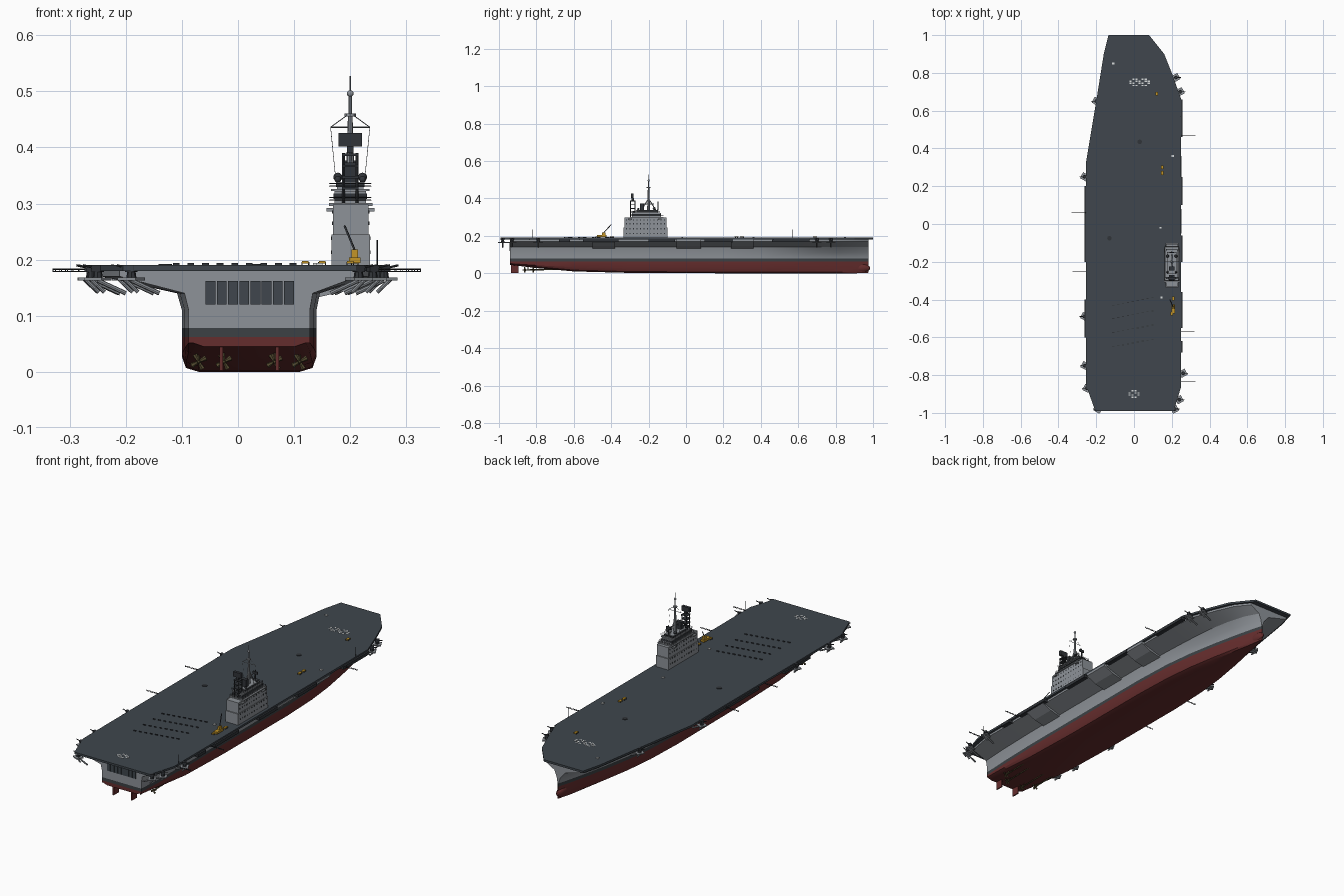
import bpy, bmesh, math
from mathutils import Vector, Matrix

cube = bpy.data.objects.get("Cube")
if cube:
    bpy.data.objects.remove(cube)


def material(name, r, g, b):
    m = bpy.data.materials.new(name)
    m.use_nodes = True
    m.diffuse_color = (r, g, b, 1)
    m.node_tree.nodes["Principled BSDF"].inputs["Base Color"].default_value = (r, g, b, 1)
    return m


DECK = material("deck slate", .05, .062, .074)
GREY = material("hull grey", .27, .29, .315)
RED = material("antifouling red", .13, .026, .026)
BOOT = material("waterline charcoal", .045, .052, .058)
DARK = material("dark fittings", .03, .034, .04)
YELLOW = material("vehicle yellow", .55, .3, .02)
WHITE = material("marking white", .7, .72, .72)
BRONZE = material("propeller bronze", .09, .07, .03)


class Part:
    """One object gathered from boxes, rods and prisms."""
    def __init__(self, name, *mats):
        self.name, self.mats, self.bm = name, mats, bmesh.new()

    def box(self, x, y, z, turn=0):
        c = [(a + b) / 2 for a, b in (x, y, z)]
        s = [b - a for a, b in (x, y, z)]
        m = Matrix.Translation(c) @ Matrix.Rotation(turn, 4, 'Z') @ Matrix.Diagonal((*s, 1))
        bmesh.ops.create_cube(self.bm, size=1, matrix=m)

    def block(self, x, y, z, sx, sy, sz, turn=0):
        self.box((x - sx / 2, x + sx / 2), (y - sy / 2, y + sy / 2), (z, z + sz), turn)

    def rod(self, a, b, r, r2=None, n=8):
        a, b = Vector(a), Vector(b)
        d = b - a
        m = Matrix.Translation((a + b) / 2) @ d.to_track_quat('Z', 'Y').to_matrix().to_4x4()
        bmesh.ops.create_cone(self.bm, cap_ends=True, segments=n, radius1=r,
                              radius2=r if r2 is None else r2, depth=d.length, matrix=m)

    def ball(self, p, r):
        bmesh.ops.create_uvsphere(self.bm, u_segments=12, v_segments=8, radius=r,
                                  matrix=Matrix.Translation(p))

    def prism(self, pts, step):
        f = self.bm.faces.new([self.bm.verts.new(p) for p in pts])
        ext = bmesh.ops.extrude_face_region(self.bm, geom=[f])['geom']
        bmesh.ops.translate(self.bm, vec=step, verts=[v for v in ext if isinstance(v, bmesh.types.BMVert)])

    def done(self, smooth=False):
        bmesh.ops.recalc_face_normals(self.bm, faces=self.bm.faces)
        me = bpy.data.meshes.new(self.name)
        self.bm.to_mesh(me)
        self.bm.free()
        for m in self.mats:
            me.materials.append(m)
        ob = bpy.data.objects.new(self.name, me)
        bpy.context.collection.objects.link(ob)
        if smooth:
            bpy.ops.object.select_all(action='DESELECT')
            ob.select_set(True)
            bpy.context.view_layer.objects.active = ob
            bpy.ops.object.shade_smooth_by_angle(angle=math.radians(25))
        return ob


# Flight deck outline, starboard then port, stern to bow
STAR = [(.21, -.99), (.25, -.86), (.25, .66), (.2, .8), (.16, .9), (.08, 1)]
PORT = [(-.205, -.99), (-.255, -.85), (-.255, .32), (-.2, .65), (-.16, .9), (-.135, 1)]


def edge(side, y):
    for (x0, y0), (x1, y1) in zip(side, side[1:]):
        if y <= y1:
            return x0 + (x1 - x0) * (y - y0) / (y1 - y0)
    return side[-1][0]


p = Part("flight_deck", DECK)
p.prism([(x, y, .18) for x, y in STAR + PORT[::-1]], (0, 0, .01))
p.done()

# Hull lofted through stations: y, half breadth, keel height, flare share
CX = .02
STATIONS = [(-.94, .108, .045, 0), (-.8, .115, .028, 0), (-.6, .12, .01, 0), (-.3, .12, .002, 0),
            (.2, .12, 0, 0), (.4, .112, 0, .03), (.55, .095, 0, .1), (.7, .068, 0, .2),
            (.82, .042, 0, .27), (.91, .02, 0, .28), (.975, .002, .003, .2)]
p = Part("hull", GREY, RED, BOOT)
rings = []
for y, w, k, f in STATIONS:
    def half(side, s):
        reach = abs(edge(side, y) - CX) - .012
        prof = [(w * .75, k), (w * .94, k + .007), (w, k + (.06 - k) * .45), (w, .062), (w, .078),
                (w + f * .4 * (reach - w), .11), (w + (.06 + f) * (reach - w), .14),
                (reach, .17), (reach, .181)]
        return [(CX + s * x, y, z) for x, z in prof]
    pts = half(PORT, -1)[::-1] + [(CX, y, k)] + half(STAR, 1)
    rings.append([p.bm.verts.new(q) for q in pts])
for a, b in zip(rings, rings[1:]):
    for i in range(len(a) - 1):
        p.bm.faces.new((a[i], a[i + 1], b[i + 1], b[i]))
    p.bm.faces.new((a[-1], a[0], b[0], b[-1]))
for ring in (rings[0], rings[-1]):
    for i in range(len(ring) // 2):
        quad = [ring[i], ring[i + 1], ring[-2 - i], ring[-1 - i]]
        p.bm.faces.new(list(dict.fromkeys(quad)))
for f in p.bm.faces:
    z = f.calc_center_median().z
    f.material_index = 1 if z < .062 else 2 if z < .078 else 0
p.done(True)

p = Part("bulbous_bow", RED)
bmesh.ops.create_uvsphere(p.bm, u_segments=16, v_segments=10, radius=1,
                          matrix=Matrix.Translation((CX, .93, .028)) @ Matrix.Diagonal((.017, .055, .024, 1)))
p.done(True)

# Stern doors
p = Part("stern_doors", DECK)
for i in range(8):
    p.block(-.049 + i * .02, -.941, .12, .0175, .006, .042)
p.done()

# Side sponsons and deck edge platforms
p = Part("side_sponsons", GREY)
for y0, y1 in ((-.5, -.38), (-.05, .08), (.24, .36)):
    p.prism([(x, y0, z) for x, z in ((.13, .13), (.2, .146), (.252, .17), (.252, .18), (.13, .18))], (0, y1 - y0, 0))
p.done()
p = Part("deck_edge_platforms", DARK)
for y0, y1 in ((.46, .66), (.1, .25), (-.2, -.06), (-.55, -.36), (-.68, -.62)):
    p.box((.235, .258), (y0, y1), (.168, .183))
for y0, y1 in ((-.6, -.4), (-.2, .2)):
    p.box((-.262, -.235), (y0, y1), (.17, .183))
p.done()

# Gun mounts on small brackets around the deck edge
p = Part("gun_platforms", GREY)
g = Part("gun_mounts", DARK)
for x, y in ((-.25, -.87), (-.26, -.75), (-.262, -.49), (-.262, .25), (-.2, .65), (.222, .775),
             (.245, .7), (.26, -.79), (.24, -.93), (-.19, -.98), (.215, -.98)):
    s = math.copysign(1, x)
    p.block(x, y, .163, .036, .036, .005, s * .5)
    p.rod((x, y, .163), (x - s * .05, y, .14), .004)
    p.rod((x + s * .012, y, .165), (x - s * .012, y, .142), .0035)
    g.rod((x, y, .168), (x, y, .188), .009, .006)
    g.block(x, y, .178, .018, .014, .012, s * .5)
    g.rod((x, y, .184), (x + s * .026, y, .19), .002)
p.done()
g.done()

# Outrigger whip antennas
p = Part("whip_antennas", DARK)
for x0, x1, y in ((.25, .325, .47), (.25, .32, -.57), (.25, .325, -.835), (-.25, -.33, .06), (-.25, -.325, -.25)):
    for dz in (-.002, .002):
        p.rod((x0, y, .181 + dz), (x1, y, .181 + dz), .0011, n=4)
    for i in range(8):
        p.block(x0 + (x1 - x0) * i / 7, y, .178, .0015, .003, .006)
for x, y in ((.248, .57), (.248, -.82)):
    p.rod((x, y, .18), (x, y, .235), .0012, n=4)
p.done()

# Island superstructure
p = Part("island", GREY)
p.box((.167, .235), (-.335, -.1), (.188, .245))
p.box((.169, .233), (-.33, -.105), (.245, .298))
p.box((.162, .24), (-.3, -.12), (.296, .301))
p.box((.172, .228), (-.29, -.135), (.3, .322))
p.box((.166, .234), (-.285, -.14), (.322, .326))
p.box((.176, .224), (-.265, -.15), (.325, .338))
for y in (-.3, -.14):
    p.box((.158, .243), (y - .01, y + .01), (.286, .292))
p.done()
p = Part("island_windows", DARK)
p.box((.1705, .2295), (-.2915, -.1335), (.308, .318))
p.box((.175, .225), (-.266, -.149), (.329, .335))
for z in (.21, .235, .262, .282):
    for i in range(12):
        p.block(.201, -.318 + i * .0185, z, .0705 if z < .245 else .0665, .005, .006)
p.done()
p = Part("island_railings", DARK)
for y0, y1, z in ((-.3, -.12, .301), (-.285, -.14, .326)):
    for zz in (.005, .01):
        for x in (.163, .237):
            p.rod((x, y0, z + zz), (x, y1, z + zz), .0008, n=4)
        for y in (y0, y1):
            p.rod((.163, y, z + zz), (.237, y, z + zz), .0008, n=4)
p.done()

# Main mast with yard, radar tower and signal poles
p = Part("main_mast", GREY)
p.rod((.2, -.2, .335), (.2, -.2, .46), .008, .004)
p.rod((.2, -.2, .455), (.2, -.2, .5), .0028)
p.rod((.2, -.2, .455), (.2, -.2, .46), .01)
p.ball((.2, -.2, .496), .006)
p.rod((.2, -.2, .5), (.2, -.2, .527), .0012, n=4)
for s in (-1, 1):
    p.rod((.2, -.2, .436), (.2 + s * .035, -.2, .436), .0012, n=4)
    p.rod((.2 + s * .006, -.2, .457), (.2 + s * .035, -.2, .436), .0008, n=4)
    p.rod((.2 + s * .035, -.2, .436), (.2 + s * .025, -.2, .335), .0005, n=4)
    p.rod((.2, -.2, .4), (.2, -.2 + s * .04, .335), .0025)
    p.rod((.2, -.2 - .03, .37), (.2, -.2 + .03, .37), .002)
p.done()
p = Part("radar_towers", DARK)
for x in (.188, .212):
    for y in (-.297, -.273):
        p.rod((x, y, .3), (x, y, .39), .0025, n=4)
for i in range(4):
    p.block(.2, -.285, .325 + i * .02, .03, .03, .004)
p.block(.2, -.285, .39, .012, .012, .012)
p.block(.2, -.287, .402, .042, .014, .024)
p.block(.2, -.235, .338, .03, .02, .035)
p.rod((.2, -.15, .335), (.2, -.15, .385), .004, .002)
p.block(.2, -.15, .365, .026, .006, .012)
for x in (.178, .222):
    p.ball((x, -.17, .347), .008)
    p.ball((x, -.255, .343), .006)
p.done()

# Yellow crane and tow tractors with dark wheels
p = Part("deck_vehicles", YELLOW)
w = Part("vehicle_wheels", DARK)
p.block(.208, -.45, .194, .02, .05, .01)
p.block(.208, -.44, .204, .012, .02, .014)
w.rod((.21, -.445, .212), (.19, -.4, .26), .0022, n=4)
for x, y in ((.208, -.395), (.2, -.475), (.12, .69), (.15, .27), (.15, .3)):
    p.block(x, y, .193, .012, .02, .005)
    for dx in (-.006, .006):
        for dy in (-.006, .006):
            w.rod((x + dx - .001, y + dy, .193), (x + dx + .001, y + dy, .193), .003)
p.done()
w.done()

# Painted deck dashes and landing spots
p = Part("deck_dashes", WHITE)
for cx, cy, n in ((.03, .75, 7), (.0, -.9, 4)):
    for i in range(n):
        for j in range(4):
            if (i + j) % 3:
                p.block(cx + (i - n / 2 + .5) * .016, cy + (j - 1.5) * .011, .19, .011, .007, .0008)
for x, y in ((-.11, .85), (.14, -.02), (.145, -.39), (.205, .36)):
    p.block(x, y, .19, .012, .01, .004)
p.done()
p = Part("landing_spots", DARK)
for x, y in ((.03, .435), (-.13, -.075)):
    p.rod((x, y, .19), (x, y, .1925), .012, n=16)
for y in (-.43, -.5, -.575, -.65):
    for i in range(9):
        p.block(-.11 + i * .026, y + i * .005, .19, .012, .004, .004)
p.done()

# Rudders, shafts and propellers
p = Part("rudders", RED)
for x in (-.03, .07):
    p.box((x - .003, x + .003), (-.935, -.895), (.002, .05))
p.done()
p = Part("propellers", BRONZE)
for x, y in ((-.07, -.82), (-.025, -.865), (.065, -.865), (.11, -.82)):
    p.rod((x, y, .018), (x, y + .2, .022), .003)
    p.rod((x, y - .01, .018), (x, y + .01, .018), .002, .005)
    p.rod((x, y + .02, .018), (x, y + .02, .045), .002)
    for i in range(4):
        a = i * math.pi / 2 + .5
        p.rod((x, y, .018), (x + .014 * math.cos(a), y + .003, .018 + .014 * math.sin(a)), .002, .005, 6)
p.done()
